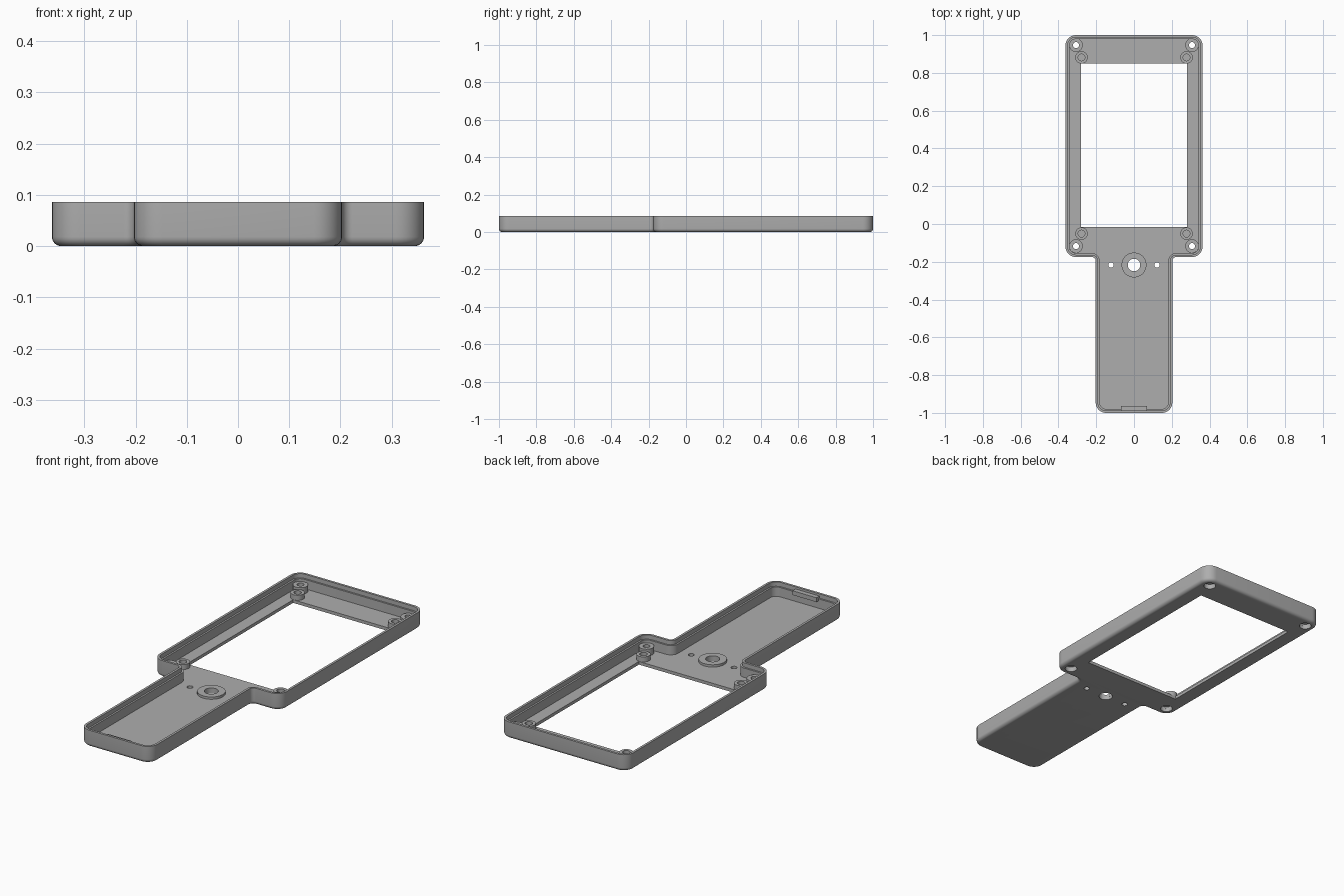
import bpy, bmesh, math
from mathutils import Vector, Matrix

if "Cube" in bpy.data.objects:
    bpy.data.objects.remove(bpy.data.objects["Cube"], do_unlink=True)

HEIGHT, FLOOR, WALL, LIP, LIP_Z = 0.086, 0.016, 0.021, 0.012, 0.064
FILLET, SEGS = 0.018, 32

gray = bpy.data.materials.new("gray plastic")
gray.use_nodes = True
gray.diffuse_color = (0.42, 0.42, 0.42, 1)
gray.node_tree.nodes["Principled BSDF"].inputs["Base Color"].default_value = gray.diffuse_color


def finish(name, bm):
    bmesh.ops.recalc_face_normals(bm, faces=bm.faces)
    mesh = bpy.data.meshes.new(name)
    bm.to_mesh(mesh)
    bm.free()
    mesh.materials.append(gray)
    obj = bpy.data.objects.new(name, mesh)
    bpy.context.collection.objects.link(obj)
    return obj


def smooth(obj):
    bpy.ops.object.select_all(action="DESELECT")
    obj.select_set(True)
    bpy.context.view_layer.objects.active = obj
    bpy.ops.object.shade_smooth_by_angle(angle=math.radians(30))


def skin(bm, rings, closed=False):
    """Join rings of vertices with quads."""
    n = len(rings[0])
    pairs = list(zip(rings, rings[1:])) + ([(rings[-1], rings[0])] if closed else [])
    for a, b in pairs:
        for i in range(n):
            j = (i + 1) % n
            bm.faces.new((a[i], a[j], b[j], b[i]))


# Outline corners, counter-clockwise: x, y, radius (negative means concave)
half = [(0.203, -1, 0.055), (0.203, -0.175, -0.02), (0.363, -0.175, 0.055), (0.363, 1, 0.055)]
corners = half + [(-x, y, r) for x, y, r in reversed(half)]


def outline(inset, steps=8):
    points = []
    for k, (x, y, r) in enumerate(corners):
        p = Vector((x, y))
        before = (p - Vector(corners[k - 1][:2])).normalized()
        after = (Vector(corners[(k + 1) % len(corners)][:2]) - p).normalized()
        center = p + (after - before) * abs(r)
        radius = abs(r) - math.copysign(inset, r)
        for i in range(steps + 1):
            t = i / steps * math.pi / 2
            points.append(center + radius * (before * math.sin(t) - after * math.cos(t)))
    return points


# Tray: rounded bottom edge, outer wall, stepped rim, inner wall, floor
levels = []
for i in range(7):
    t = i / 6 * math.pi / 2
    levels.append((FILLET * (1 - math.sin(t)), FILLET * (1 - math.cos(t))))
levels += [(0, HEIGHT), (LIP, HEIGHT), (LIP, LIP_Z), (WALL, LIP_Z), (WALL, FLOOR)]
bm = bmesh.new()
rings = [[bm.verts.new((p.x, p.y, z)) for p in outline(d)] for d, z in levels]
skin(bm, rings)
bm.faces.new(rings[0])
bm.faces.new(rings[-1])
tray = finish("tray", bm)

# Cutter for the window and all through holes
screws = [(sx * 0.307, y) for sx in (-1, 1) for y in (-0.117, 0.947)]
posts = [(sx * 0.278, y) for sx in (-1, 1) for y in (-0.051, 0.882)]
button = (0, -0.217)
holes = [(p, 0.029) for p in screws] + [(button, 0.033)]
holes += [((sx * 0.122, -0.217), 0.014) for sx in (-1, 1)]
bm = bmesh.new()
bmesh.ops.create_cube(bm, size=1, matrix=Matrix.Translation((0, 0.416, 0)) @ Matrix.Diagonal((0.56, 0.865, 0.1, 1)))
for (x, y), r in holes:
    bmesh.ops.create_cone(bm, cap_ends=True, segments=SEGS, radius1=r, radius2=r, depth=0.1,
                          matrix=Matrix.Translation((x, y, 0)))
cutter = finish("opening_cutter", bm)
cutter.hide_render = True

cut = tray.modifiers.new("openings", "BOOLEAN")
cut.operation, cut.solver, cut.object = "DIFFERENCE", "EXACT", cutter
bpy.context.view_layer.objects.active = tray
bpy.ops.object.modifier_apply(modifier=cut.name)
bpy.data.objects.remove(cutter, do_unlink=True)
smooth(tray)


def lathe(name, place, profile):
    bm = bmesh.new()
    rings = []
    for r, z in profile:
        rings.append([bm.verts.new((place[0] + r * math.cos(a), place[1] + r * math.sin(a), z))
                      for a in (math.tau * (i + 0.5) / SEGS for i in range(SEGS))])
    skin(bm, rings, closed=True)
    smooth(finish(name, bm))


# Screw bosses, hollow underneath for the screw heads
for p in screws:
    lathe("screw_boss", p, [(0.036, FLOOR), (0.036, 0.05), (0.016, 0.05), (0.016, 0.026),
                            (0.029, 0.026), (0.029, FLOOR)])
# Blind posts beside the window corners
for p in posts:
    lathe("window_post", p, [(0.033, FLOOR), (0.033, 0.042), (0.018, 0.042), (0.018, FLOOR)])
# Raised ring around the button hole
lathe("button_ring", button, [(0.066, FLOOR), (0.066, 0.028), (0.033, 0.028), (0.033, FLOOR)])

# Latch tab on the inside of the handle end
bm = bmesh.new()
bmesh.ops.create_cube(bm, size=1, matrix=Matrix.Translation((0, -0.977, 0.064)) @ Matrix.Diagonal((0.136, 0.026, 0.022, 1)))
finish("latch_tab", bm)
